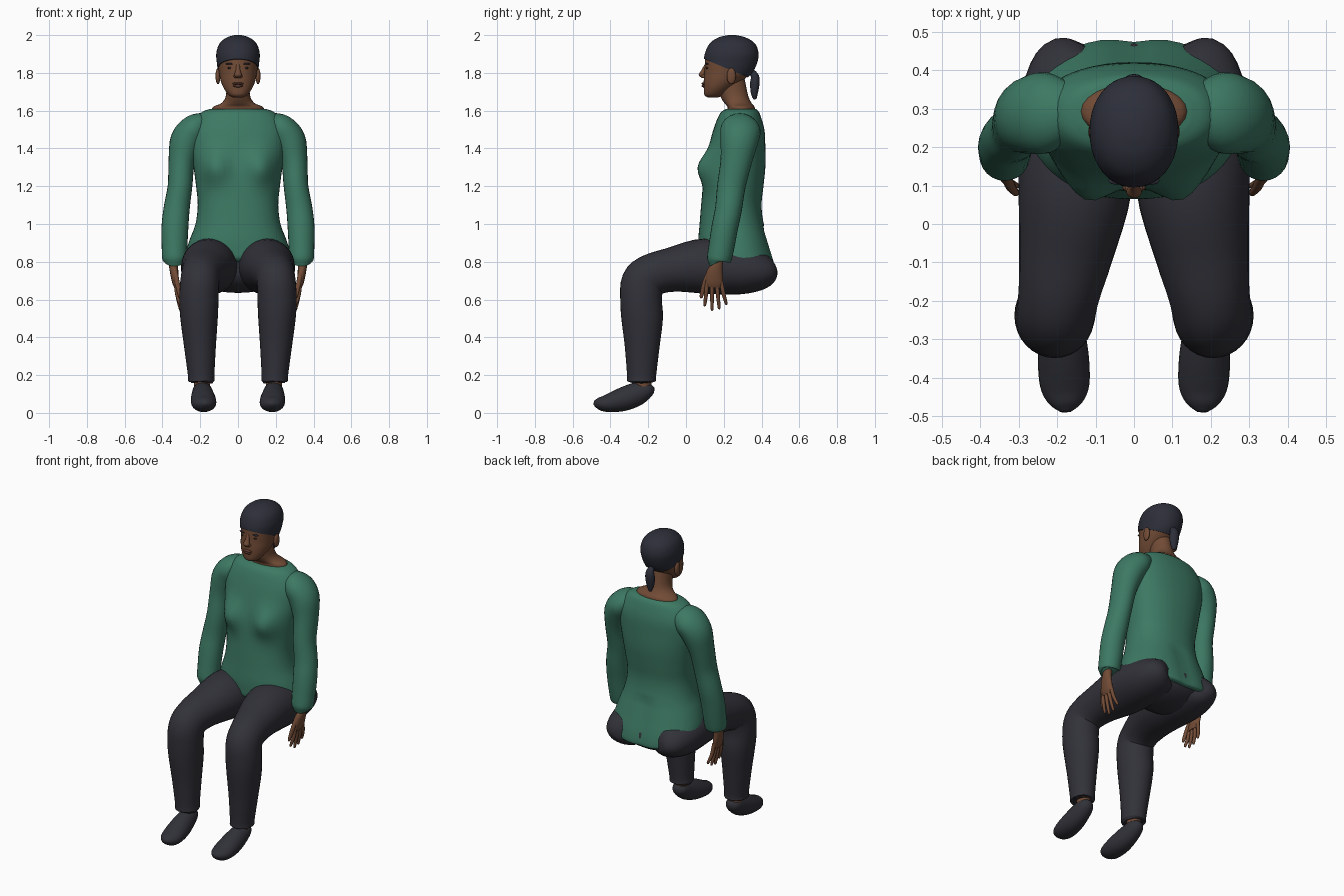
import bpy, bmesh, math
from mathutils import Vector

if "Cube" in bpy.data.objects:
    bpy.data.objects.remove(bpy.data.objects["Cube"], do_unlink=True)


def material(name, r, g, b):
    mat = bpy.data.materials.new(name)
    mat.use_nodes = True
    mat.diffuse_color = (r, g, b, 1)
    mat.node_tree.nodes["Principled BSDF"].inputs["Base Color"].default_value = (r, g, b, 1)
    return mat


skin = material("brown skin", .165, .07, .036)
lip = material("lip brown", .13, .05, .032)
green = material("green jersey", .046, .19, .125)
dark = material("charcoal trousers", .031, .031, .041)
shoe = material("charcoal shoes", .03, .031, .04)
hair = material("dark hair", .026, .028, .041)
eye = material("dark eyes", .03, .02, .015)


def finish(bm, name, mat):
    bmesh.ops.recalc_face_normals(bm, faces=bm.faces)
    mesh = bpy.data.meshes.new(name)
    bm.to_mesh(mesh)
    bm.free()
    obj = bpy.data.objects.new(name, mesh)
    bpy.context.collection.objects.link(obj)
    mesh.materials.append(mat)
    bpy.ops.object.select_all(action='DESELECT')
    obj.select_set(True)
    bpy.context.view_layer.objects.active = obj
    bpy.ops.object.shade_smooth_by_angle(angle=math.radians(50))
    return obj


def spline(rows, steps):
    """Catmull-Rom through rows of numbers."""
    pad = [rows[0]] + list(rows) + [rows[-1]]
    out = []
    for a, b, c, d in zip(pad, pad[1:], pad[2:], pad[3:]):
        for i in range(steps):
            t = i / steps
            out.append([q + t * (r - p + t * (2 * p - 5 * q + 4 * r - s + t * (3 * (q - r) + s - p))) / 2
                        for p, q, r, s in zip(a, b, c, d)])
    return out + [list(rows[-1])]


def loft(name, rows, mat, flat=False, side=1, sides=24, power=1, steps=4, shape=None):
    """Skin oval sections (x, y, z, width, depth) along a smooth path."""
    rows = spline(rows, steps)
    pts = [Vector(r[:3]) for r in rows]
    bm = bmesh.new()
    rings = []
    for i, r in enumerate(rows):
        tan = Vector((0, 0, 1))
        if not flat:
            tan = (pts[min(i + 1, len(pts) - 1)] - pts[max(i - 1, 0)]).normalized()
        across = (Vector((1, 0, 0)) - tan * tan.x).normalized()
        up = tan.cross(across)
        ring = []
        for k in range(sides):
            a = math.tau * k / sides
            c, s = (math.copysign(abs(f) ** power, f) for f in (math.cos(a), math.sin(a)))
            p = pts[i] + across * (c * r[3]) + up * (s * r[4])
            ring.append(bm.verts.new((p.x * side, p.y, p.z)))
        rings.append(ring)
    for a, b in zip(rings, rings[1:]):
        for k in range(sides):
            n = (k + 1) % sides
            bm.faces.new((a[k], a[n], b[n], b[k]))
    bm.faces.new(rings[0])
    bm.faces.new(rings[-1])
    if shape:
        shape(bm)
    return finish(bm, name, mat)


def ball(name, centre, radii, mat):
    bm = bmesh.new()
    bmesh.ops.create_uvsphere(bm, u_segments=24, v_segments=14, radius=1)
    for v in bm.verts:
        v.co = Vector(centre) + v.co * Vector(radii)
    return finish(bm, name, mat)


def front_back(rows):
    """Turn (z, front y, back y, half width) into loft sections."""
    return [(0, (f + b) / 2, z, w, (b - f) / 2) for z, f, b, w in rows]


# Jersey body: bust, dropped back hem and seat crease
def body_shape(bm):
    for v in bm.verts:
        x, y, z = v.co
        if y < .25:
            v.co.y -= .06 * math.exp(-((abs(x) - .125) / .075) ** 2 - ((z - 1.3) / .085) ** 2)
        elif z < 1:
            v.co.z -= (y - .25) * .45 * min(1, (1 - z) / .18)
            v.co.y -= .012 * math.exp(-(x / .05) ** 2)


loft("jersey_body", front_back([
    (1.61, .215, .37, .145), (1.585, .18, .39, .2), (1.5, .145, .415, .25),
    (1.4, .12, .42, .25), (1.3, .105, .42, .235), (1.2, .09, .41, .222),
    (1.1, .08, .4, .213), (1, .072, .412, .225), (.92, .065, .445, .255),
    (.86, .065, .475, .275), (.82, .068, .485, .28), (.8, .09, .465, .26)]),
    green, flat=True, sides=48, power=.88, shape=body_shape)

# Neck and head
loft("neck", [(0, .29, 1.57, .14, .075), (0, .292, 1.617, .135, .072), (0, .275, 1.64, .088, .072),
              (0, .255, 1.68, .064, .074), (0, .235, 1.77, .06, .075)], skin, flat=True)
head_rows = front_back([
    (1.67, .115, .17, .026), (1.684, .097, .2, .05), (1.72, .094, .245, .076),
    (1.76, .094, .3, .092), (1.8, .097, .345, .1), (1.85, .1, .37, .107),
    (1.9, .106, .378, .11), (1.95, .13, .36, .094), (1.98, .173, .314, .058), (1.992, .22, .265, .02)])
loft("head", head_rows, skin, flat=True, sides=40, power=.95)


# Close-fitting hair, trimmed along a sloping hairline
def trim_hair(bm):
    mid = Vector((0, .24, 1.83))
    for v in bm.verts:
        v.co = mid + (v.co - mid) * 1.045
    bmesh.ops.bisect_plane(bm, geom=bm.verts[:] + bm.edges[:] + bm.faces[:], plane_co=(0, .1, 1.872),
                           plane_no=(0, .42, 1), clear_inner=True)
    rim = [e for e in bm.edges if e.is_boundary]
    bmesh.ops.holes_fill(bm, edges=rim)


loft("hair_cap", head_rows, hair, flat=True, sides=40, power=.95, shape=trim_hair)
loft("ponytail", [(0, .345, 1.81, .015, .015), (0, .365, 1.78, .026, .022), (0, .364, 1.74, .03, .025),
                  (0, .362, 1.69, .022, .018), (0, .365, 1.66, .008, .008)], hair, sides=16)

# Face
loft("nose", [(0, .108, 1.845, .01, .01), (0, .095, 1.815, .012, .013), (0, .084, 1.79, .02, .017),
              (0, .092, 1.774, .014, .01)], skin, flat=True, sides=16)
ball("upper_lip", (0, .096, 1.743), (.03, .014, .007), lip)
ball("lower_lip", (0, .097, 1.731), (.026, .014, .008), lip)

# Trouser seat
ball("trouser_seat", (0, .28, .755), (.26, .19, .12), dark)

for label, s in (("left", 1), ("right", -1)):
    ball(label + "_eye", (.04 * s, .112, 1.826), (.017, .007, .006), eye)
    ball(label + "_eyebrow", (.042 * s, .112, 1.848), (.024, .01, .005), hair)
    ball(label + "_nostril", (.014 * s, .093, 1.782), (.01, .012, .009), skin)
    ball(label + "_ear", (.106 * s, .24, 1.783), (.013, .024, .043), skin)

    # Sleeve
    loft(label + "_sleeve", [
        (.16, .295, 1.535, .055, .07), (.225, .29, 1.505, .078, .105), (.272, .282, 1.44, .087, .1),
        (.298, .265, 1.33, .07, .083), (.307, .24, 1.2, .065, .075), (.325, .225, 1.08, .069, .071),
        (.334, .205, .98, .071, .07), (.336, .188, .88, .068, .068), (.336, .175, .81, .064, .064),
        (.336, .174, .8, .05, .05)], green, side=s)

    # Hand with spread fingers
    loft(label + "_palm", [(.34, .17, .86, .026, .03), (.342, .165, .79, .024, .03),
                           (.337, .152, .74, .022, .044), (.33, .148, .69, .018, .047),
                           (.325, .147, .665, .012, .042)], skin, side=s, sides=16)
    for i, (tip_y, tip_z) in enumerate([(.1, .565), (.138, .543), (.175, .55), (.212, .572)]):
        base_y = .113 + .024 * i
        loft(f"{label}_finger_{i + 1}", [
            (.33, base_y, .7, .011, .011), (.322, (base_y + tip_y) / 2, .63, .011, .011),
            (.306, tip_y, tip_z + .01, .008, .008), (.303, tip_y, tip_z, .003, .003)],
            skin, side=s, sides=10)
    loft(label + "_thumb", [(.335, .13, .76, .014, .015), (.322, .1, .69, .013, .014),
                            (.308, .082, .62, .009, .01), (.305, .08, .607, .003, .003)],
         skin, side=s, sides=10)

    # Trouser leg, bent at the knee
    loft(label + "_trouser_leg", [
        (.13, .465, .745, .04, .03), (.14, .43, .745, .115, .085), (.15, .3, .755, .148, .128),
        (.153, .1, .777, .148, .146), (.178, -.08, .757, .122, .117), (.195, -.18, .73, .106, .112),
        (.203, -.228, .688, .103, .115), (.207, -.238, .6, .104, .11), (.206, -.232, .5, .099, .11),
        (.201, -.232, .35, .084, .092), (.195, -.235, .2, .07, .077), (.194, -.235, .168, .069, .075),
        (.194, -.235, .165, .05, .05)], dark, side=s, sides=32)

    # Ankle and shoe, toe pointing down
    loft(label + "_ankle", [(.192, -.23, .24, .045, .045), (.19, -.225, .11, .042, .042)], skin, side=s)
    loft(label + "_shoe", [
        (.19, -.178, .145, .015, .015), (.19, -.2, .128, .044, .042), (.188, -.26, .1, .056, .062),
        (.184, -.34, .07, .066, .062), (.18, -.42, .05, .064, .046), (.178, -.465, .051, .044, .03),
        (.177, -.488, .054, .014, .01)], shoe, side=s)
